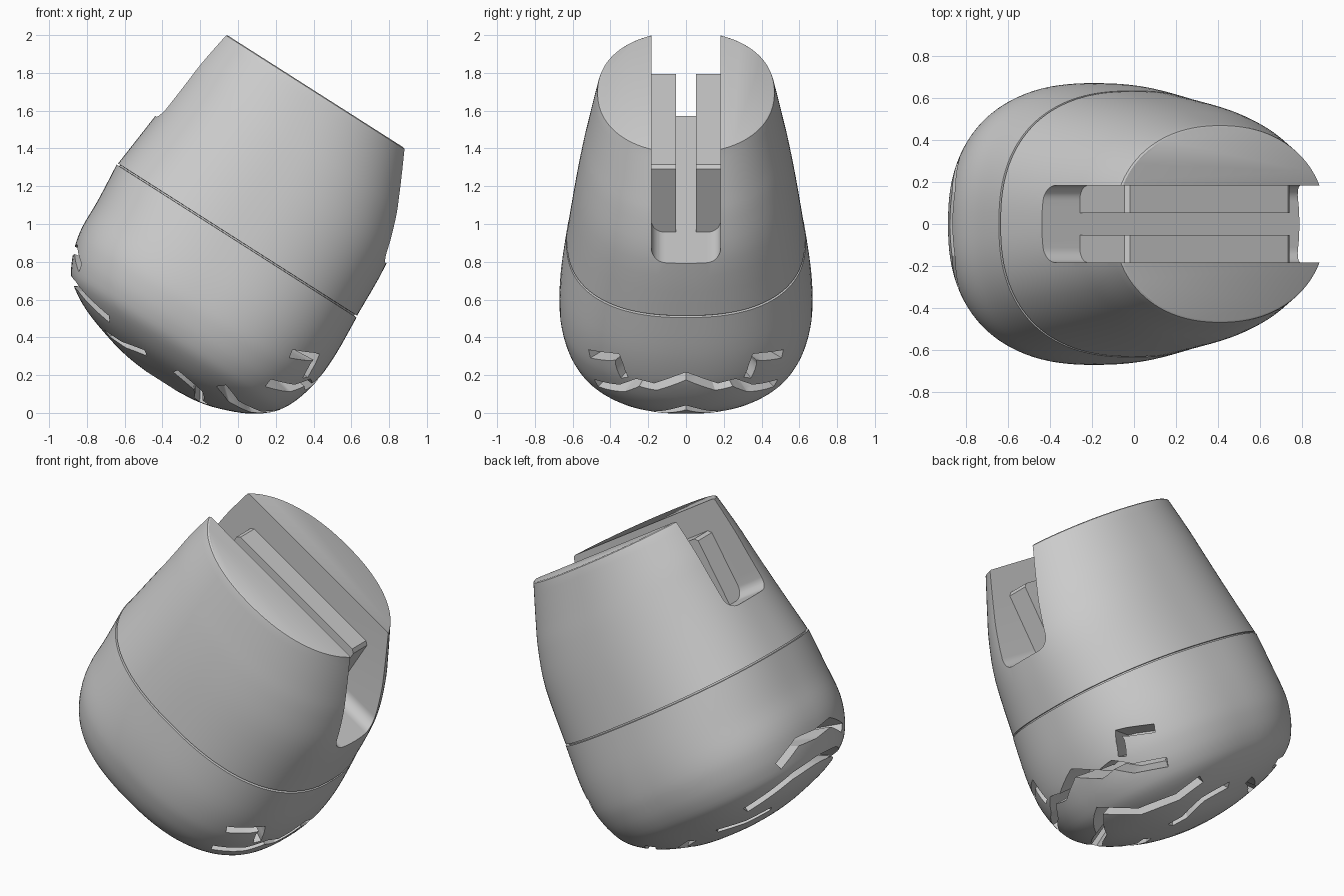
import bpy, bmesh, math
from mathutils import Vector

if "Cube" in bpy.data.objects:
    bpy.data.objects.remove(bpy.data.objects["Cube"])

TILT = math.radians(32.5)
SIDES = 128
CENTRE = Vector((-0.48, 0, 0.4))

grey = bpy.data.materials.new("plain grey")
grey.use_nodes = True
grey.diffuse_color = (0.6, 0.6, 0.6, 1)
grey.node_tree.nodes["Principled BSDF"].inputs["Base Color"].default_value = (0.6, 0.6, 0.6, 1)


def finish(bm, name):
    """Turn a bmesh into a tilted object."""
    bmesh.ops.recalc_face_normals(bm, faces=bm.faces)
    mesh = bpy.data.meshes.new(name)
    bm.to_mesh(mesh)
    bm.free()
    obj = bpy.data.objects.new(name, mesh)
    obj.rotation_euler.y = TILT
    mesh.materials.append(grey)
    bpy.context.collection.objects.link(obj)
    return obj


def loft(bm, rings):
    """Skin closed rings of points and cap both ends."""
    loops = [[bm.verts.new(p) for p in ring] for ring in rings]
    n = len(loops[0])
    for a, b in zip(loops, loops[1:]):
        for i in range(n):
            j = (i + 1) % n
            bm.faces.new((a[i], a[j], b[j], b[i]))
    bm.faces.new(loops[0][::-1])
    bm.faces.new(loops[-1])


def smooth_rows(rows, steps=4):
    """Catmull-Rom interpolation through profile rows."""
    rows = [Vector(r) for r in rows]
    out = []
    for i in range(len(rows) - 1):
        p, q = rows[i], rows[i + 1]
        o, r = rows[max(i - 1, 0)], rows[min(i + 2, len(rows) - 1)]
        for k in range(steps):
            t = k / steps
            out.append(0.5 * (2 * p + (q - o) * t + (2 * o - 5 * p + 4 * q - r) * t ** 2
                              + (3 * p - o - 3 * q + r) * t ** 3))
    return out + [rows[-1]]


def oval(row):
    """Slightly squared oval, rounder towards the top."""
    height, mid, ru, ry = row
    power = 2 / (2.4 - 0.22 * min(max((height - 0.75) / 0.9, 0), 1))
    ring = []
    for i in range(SIDES):
        c, s = math.cos(math.tau * i / SIDES), math.sin(math.tau * i / SIDES)
        ring.append(Vector((mid + ru * math.copysign(abs(c) ** power, c),
                            ry * math.copysign(abs(s) ** power, s), height)))
    return ring


# Profile rows: height along the axis, centre offset, two half widths
lower = smooth_rows([
    (-0.076, -0.43, 0.10, 0.09), (-0.064, -0.43, 0.22, 0.20), (-0.034, -0.44, 0.345, 0.31),
    (0.03, -0.46, 0.515, 0.46), (0.115, -0.475, 0.638, 0.575), (0.2, -0.478, 0.693, 0.63),
    (0.3, -0.48, 0.728, 0.66), (0.4, -0.48, 0.745, 0.67), (0.55, -0.48, 0.75, 0.662),
    (0.763, -0.495, 0.753, 0.633)])
seam = [Vector((h, -0.495, 0.737, 0.617)) for h in (0.764, 0.772)]
upper = smooth_rows([
    (0.773, -0.495, 0.75, 0.63), (1.09, -0.488, 0.726, 0.585), (1.3, -0.507, 0.69, 0.548),
    (1.45, -0.533, 0.655, 0.515), (1.64, -0.565, 0.6, 0.472)])
rim = [Vector((1.651, -0.566, 0.597, 0.468)), Vector((1.656, -0.567, 0.588, 0.459))]

bm = bmesh.new()
loft(bm, [oval(r) for r in lower + seam + upper + rim])
body = finish(bm, "body")

# Shrunken core that limits how deep the engraving goes
bm = bmesh.new()
loft(bm, [[CENTRE + (p - CENTRE) * 0.955 for p in oval(r)] for r in lower])
core = finish(bm, "groove_floor_helper")

# Slot cutter: a round-cornered U running across the whole top
W, FLOOR, R = 0.183, 1.09, 0.07
arc = [(W - R + R * math.sin(t), FLOOR + R - R * math.cos(t))
       for t in [math.pi / 2 * i / 8 for i in range(9)]]
outline = [(W, 2.0)] + arc[::-1] + [(-y, h) for y, h in arc] + [(-W, 2.0)]
bm = bmesh.new()
loft(bm, [[Vector((u, y, h)) for y, h in outline] for u in (-2, 1)])
slot = finish(bm, "slot_cutter")


# Engraved lines on the rounded base: (angle round the axis, angle up from the bottom)
def on_base(az, polar):
    az, polar = math.radians(az), math.radians(polar)
    rise = 0.47 if polar < math.pi / 2 else 0.8
    return Vector((0.745 * math.sin(polar) * math.cos(az),
                   0.67 * math.sin(polar) * math.sin(az), -rise * math.cos(polar)))


def groove(bm, path, width):
    pts = []
    for a, b in zip(path, path[1:]):
        pts += [on_base(*Vector(a).lerp(Vector(b), k / 4)) for k in range(4)]
    pts.append(on_base(*path[-1]))
    rings = []
    for i, p in enumerate(pts):
        along = pts[min(i + 1, len(pts) - 1)] - pts[max(i - 1, 0)]
        side = along.cross(p).normalized() * width / 2
        rings.append([CENTRE + q for q in ((p - side) * 0.75, (p + side) * 0.75,
                                           (p + side) * 1.3, (p - side) * 1.3)])
    loft(bm, rings)


centre_lines = [  # begin on the symmetry plane and continue mirrored
    [(0, 90), (14, 80), (22, 82), (30, 74), (45, 69)],
    [(0, 60), (18, 47), (42, 45), (58, 50)],
    [(180, 55), (160, 54), (146, 50), (129, 46)],
    [(180, 88), (169, 95), (161, 82), (158, 97), (150, 100), (139, 91)],
    [(180, 72), (166, 74), (152, 66)],
]
side_lines = [
    [(46, 91), (31, 95), (28, 84)],
    [(80, 37), (58, 34), (38, 25), (20, 24)],
    [(103, 36), (125, 30), (150, 30)],
]
bm = bmesh.new()
for line in centre_lines:
    turn = 2 * line[0][0]
    groove(bm, [(turn - a, p) for a, p in line[:0:-1]] + line, 0.05)
for line in side_lines:
    for s in (1, -1):
        groove(bm, [(s * a, p) for a, p in line], 0.045)
grooves = finish(bm, "groove_cutter")


def cut(target, cutter):
    mod = target.modifiers.new("cut", 'BOOLEAN')
    mod.operation = 'DIFFERENCE'
    mod.solver = 'EXACT'
    mod.object = cutter


def apply_all(obj):
    graph = bpy.context.evaluated_depsgraph_get()
    mesh = bpy.data.meshes.new_from_object(obj.evaluated_get(graph))
    obj.modifiers.clear()
    obj.data = mesh


cut(grooves, core)
apply_all(grooves)
cut(body, slot)
cut(body, grooves)
apply_all(body)
for helper in (core, slot, grooves):
    bpy.data.objects.remove(helper)

# Pair of rails inside the slot with a narrow gap between them
side_shape = [(-1.0, 1.06), (-0.07, 1.06), (-0.07, 1.485), (-0.09, 1.503),
              (-0.98, 1.503), (-1.0, 1.485)]
for name, s in (("back_rail", 1), ("front_rail", -1)):
    bm = bmesh.new()
    loft(bm, [[Vector((u, s * y, h)) for u, h in side_shape] for y in (0.052, 0.2)])
    finish(bm, name)

bpy.ops.object.select_all(action='DESELECT')
body.select_set(True)
bpy.context.view_layer.objects.active = body
bpy.ops.object.shade_smooth_by_angle(angle=math.radians(30))
